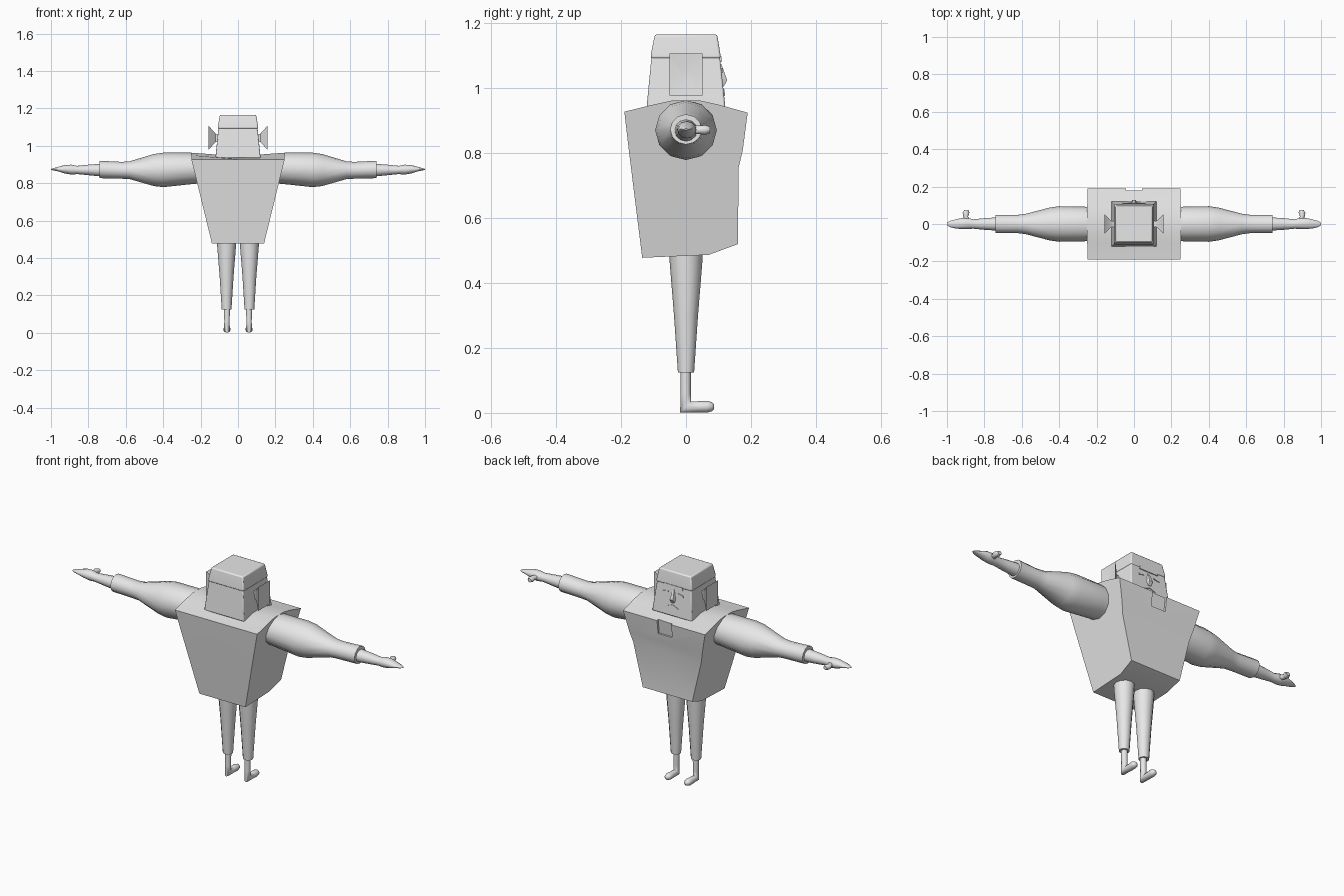
import bpy, bmesh, math
from mathutils import Vector as V

if "Cube" in bpy.data.objects:
    bpy.data.objects.remove(bpy.data.objects["Cube"])

grey = bpy.data.materials.new("plain grey")
grey.diffuse_color = (0.8, 0.8, 0.8, 1)
grey.use_nodes = True
grey.node_tree.nodes["Principled BSDF"].inputs["Base Color"].default_value = grey.diffuse_color


def loft(name, rings, mirror=False, smooth=40, bevel=0):
    """Skin a list of equal-length point rings and cap both ends."""
    bm = bmesh.new()
    rows = [[bm.verts.new(p) for p in r] for r in rings]
    n = len(rows[0])
    for a, b in zip(rows, rows[1:]):
        for i in range(n):
            j = (i + 1) % n
            bm.faces.new((a[i], a[j], b[j], b[i]))
    bm.faces.new(rows[0])
    bm.faces.new(rows[-1])
    bmesh.ops.recalc_face_normals(bm, faces=bm.faces)
    me = bpy.data.meshes.new(name)
    bm.to_mesh(me)
    bm.free()
    me.materials.append(grey)
    ob = bpy.data.objects.new(name, me)
    bpy.context.collection.objects.link(ob)
    if bevel:
        m = ob.modifiers.new("soft edge", 'BEVEL')
        m.width, m.segments = bevel, 2
    if mirror:
        ob.modifiers.new("mirror", 'MIRROR')
    if smooth:
        bpy.ops.object.select_all(action='DESELECT')
        ob.select_set(True)
        bpy.context.view_layer.objects.active = ob
        bpy.ops.object.shade_smooth_by_angle(angle=math.radians(smooth))
    return ob


def oval(a, b, side, n=12):
    """Oval ring whose one diameter runs from a to b."""
    a, b, side = V(a), V(b), V(side)
    c, h = (a + b) / 2, (a - b) / 2
    return [c + h * math.cos(t) + side * math.sin(t)
            for t in (2 * math.pi * i / n for i in range(n))]


def rect(z, x, y0, y1, cx=0):
    return [(cx - x, y0, z), (cx + x, y0, z), (cx + x, y1, z), (cx - x, y1, z)]


# torso: side profile with dipped middle, sides flaring upward
profile = [(-0.135, 0.478), (0.07, 0.487), (0.16, 0.52), (0.162, 0.755), (0.175, 0.81),
           (0.19, 0.925), (0.10, 0.950), (0.04, 0.963), (-0.04, 0.963), (-0.10, 0.950),
           (-0.19, 0.928), (-0.175, 0.80)]
def half_width(z):
    return min(0.25, 0.14 + (z - 0.48) * 0.244)
def section(s):
    dip = 0.018 if s == 0 else 0
    return [(s * half_width(z), y, z - (dip if z > 0.94 else 0)) for y, z in profile]
torso = loft("torso", [section(s) for s in (-1, 0, 1)], smooth=25)

# shallow collar notch in the chest
cutter = loft("notch_cutter", [rect(0.85, 0.043, 0.170, 0.25), rect(1.0, 0.043, 0.188, 0.25)], smooth=0)
cutter.hide_render = True
cutter.hide_viewport = True
cut = torso.modifiers.new("notch", 'BOOLEAN')
cut.object, cut.operation, cut.solver = cutter, 'DIFFERENCE', 'EXACT'

# head, cap and fringe
loft("head", [rect(0.935, 0.121, -0.122, 0.122), rect(1.10, 0.104, -0.106, 0.104)], bevel=0.005)
loft("cap", [rect(1.092, 0.108, -0.109, 0.107), rect(1.105, 0.107, -0.108, 0.106),
             rect(1.166, 0.097, -0.096, 0.096)], bevel=0.006)
def face_y(z):
    return 0.122 - 0.109 * (z - 0.935)
def plate(name, x0, x1, z0, z1, slant=0, thick=0.005, mirror=False):
    """Thin plate lying on the sloping face; slant raises the outer end."""
    ends = []
    for x, d in ((x0, 0), (x1, slant)):
        ends.append([(x, face_y(z) + o, z) for z, o in
                     ((z0 + d, -0.003), (z1 + d, -0.003), (z1 + d, thick), (z0 + d, thick))])
    return loft(name, ends, mirror=mirror, smooth=0)
plate("fringe", -0.055, 0.055, 1.082, 1.098)
plate("eye", 0.03, 0.062, 1.054, 1.062, -0.006, 0.004, True)
plate("mouth", 0.0, 0.035, 0.99, 0.996, -0.014, 0.003, True)

# nose wedge
loft("nose", [[(-w, face_y(z) - 0.004, z), (w, face_y(z) - 0.004, z), (w * 0.6, y, z), (-w * 0.6, y, z)]
              for z, w, y in ((1.075, 0.007, 0.109), (1.025, 0.017, 0.127), (1.005, 0.012, 0.116))])

# ears: square funnels opening outward
def ear_ring(x, y, z0, z1):
    return [(x, -y, z0), (x, y, z0), (x, y, z1), (x, -y, z1)]
loft("ear", [ear_ring(0.105, 0.016, 1.02, 1.062), ear_ring(0.12, 0.016, 1.02, 1.065),
             ear_ring(0.158, 0.051, 0.978, 1.108), ear_ring(0.152, 0.012, 1.025, 1.06)],
     mirror=True)

# sleeves: x, bottom z, top z, half depth
def limb(name, stations, n=12):
    return loft(name, [oval((x, y, t), (x, y, b), (0, d, 0), n) for x, b, t, d, y in stations],
                mirror=True, smooth=50)
limb("sleeve", [(0.19, 0.80, 0.955, 0.088, 0), (0.25, 0.795, 0.963, 0.092, 0),
                (0.40, 0.779, 0.963, 0.095, 0), (0.45, 0.785, 0.956, 0.088, 0),
                (0.58, 0.822, 0.917, 0.054, 0), (0.62, 0.824, 0.914, 0.049, 0),
                (0.74, 0.827, 0.92, 0.049, 0)])

# forearms and hands
limb("hand", [(0.72, 0.835, 0.905, 0.036, 0), (0.80, 0.843, 0.899, 0.031, 0),
              (0.86, 0.849, 0.893, 0.025, 0), (0.89, 0.846, 0.899, 0.030, 0.003),
              (0.925, 0.852, 0.898, 0.029, 0.002), (0.96, 0.863, 0.888, 0.023, 0),
              (0.985, 0.868, 0.881, 0.016, 0), (1.0, 0.871, 0.876, 0.006, 0)])
loft("thumb", [oval((x, y, 0.872 + h), (x, y, 0.872 - h), (w, 0, 0), 8)
               for x, y, h, w in ((0.885, 0.01, 0.014, 0.017), (0.90, 0.04, 0.013, 0.013),
                                  (0.898, 0.06, 0.015, 0.018), (0.896, 0.074, 0.010, 0.012))],
     mirror=True, smooth=50)

# trouser legs: z, centre x, half width, half depth
loft("trouser_leg", [oval((cx, d, z), (cx, -d, z), (w, 0, 0))
                     for z, cx, w, d in ((0.53, 0.061, 0.052, 0.053), (0.46, 0.061, 0.050, 0.050),
                                         (0.30, 0.061, 0.037, 0.037), (0.125, 0.061, 0.026, 0.025))],
     mirror=True, smooth=50)

# ankles and feet: ring ends in the side plane, half width
foot = [((0.015, 0.15), (-0.017, 0.15), 0.017), ((0.015, 0.06), (-0.017, 0.06), 0.015),
        ((0.015, 0.035), (-0.018, 0.001), 0.016), ((0.04, 0.036), (0.035, 0.001), 0.017),
        ((0.065, 0.037), (0.065, 0.001), 0.020), ((0.080, 0.033), (0.080, 0.005), 0.015),
        ((0.087, 0.026), (0.087, 0.012), 0.007)]
loft("foot", [oval((0.059, *a), (0.059, *b), (w, 0, 0), 10) for a, b, w in foot],
     mirror=True, smooth=50)
